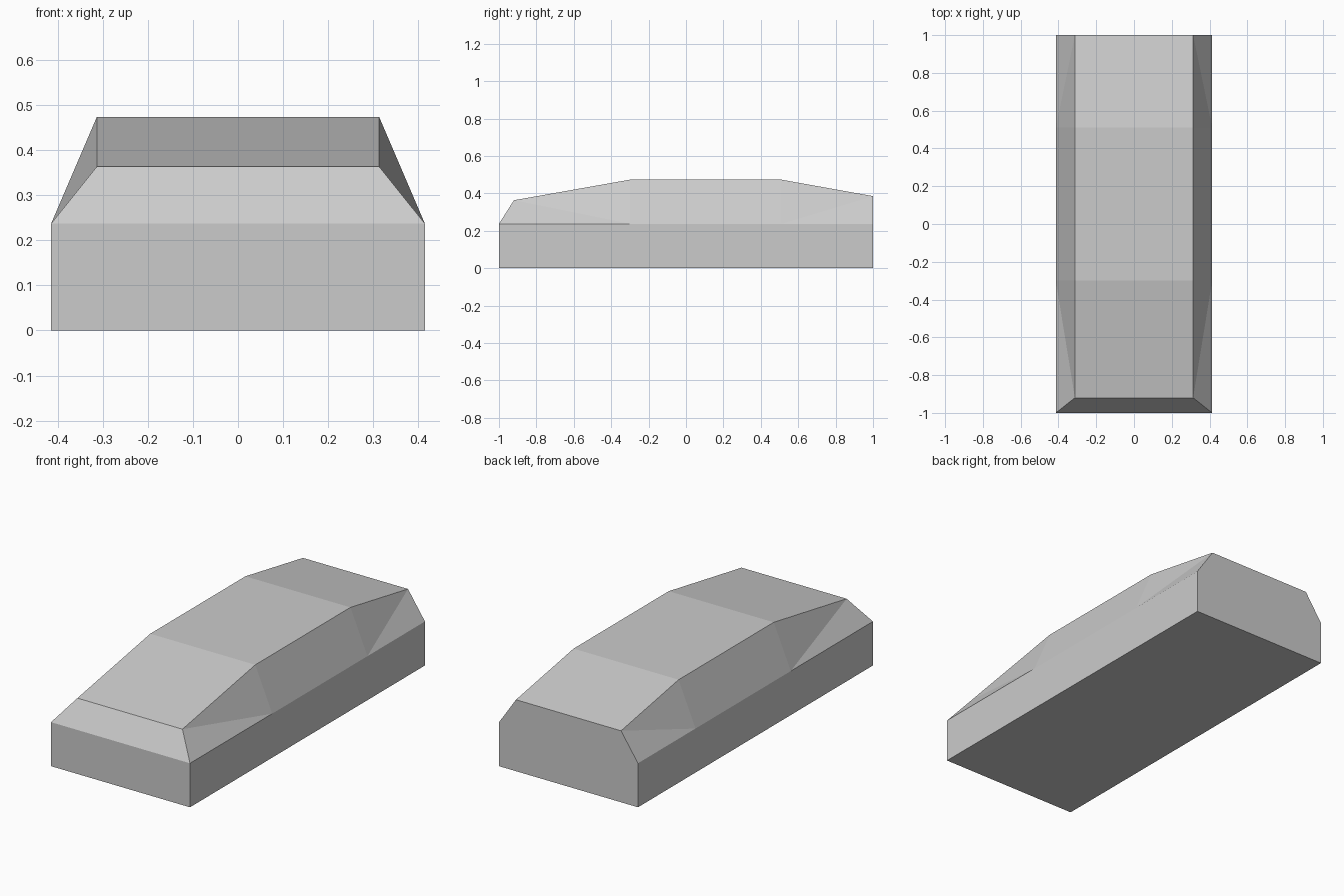
import bpy
import bmesh

# Remove the default cube
cube = bpy.data.objects.get("Cube")
if cube:
    bpy.data.objects.remove(cube, do_unlink=True)

# Single body colour
GREY = (0.6, 0.6, 0.6, 1.0)
paint = bpy.data.materials.new("plain_grey")
paint.use_nodes = True
paint.diffuse_color = GREY
paint.node_tree.nodes["Principled BSDF"].inputs["Base Color"].default_value = GREY

# Half widths of base and roof, height of the belt line
BASE_W, ROOF_W, BELT = 0.414, 0.313, 0.237
belt_y = [-1.0, -0.3, 0.51, 1.0]
roof_profile = [(-0.92, 0.363), (-0.3, 0.473), (0.51, 0.473), (1.0, 0.385)]

bm = bmesh.new()


def row(half_width, profile):
    return [bm.verts.new((half_width, y, z)) for y, z in profile]


# Matching rows of points on the right and left
sides = []
for s in (-1, 1):
    sides.append((row(s * BASE_W, [(y, 0) for y in belt_y]),
                  row(s * BASE_W, [(y, BELT) for y in belt_y]),
                  row(s * ROOF_W, roof_profile)))
(floor_r, belt_r, roof_r), (floor_l, belt_l, roof_l) = sides

# Lower walls and sloping upper sides, creased toward both ends
for floor, belt, roof in sides:
    for i in range(3):
        bm.faces.new((floor[i], floor[i + 1], belt[i + 1], belt[i]))
    bm.faces.new((belt[0], belt[1], roof[0]))
    bm.faces.new((belt[1], roof[1], roof[0]))
    bm.faces.new((belt[1], belt[2], roof[2], roof[1]))
    bm.faces.new((belt[2], roof[3], roof[2]))
    bm.faces.new((belt[2], belt[3], roof[3]))

# Roof panels and floor
for i in range(3):
    bm.faces.new((roof_r[i], roof_r[i + 1], roof_l[i + 1], roof_l[i]))
    bm.faces.new((floor_r[i], floor_r[i + 1], floor_l[i + 1], floor_l[i]))

# Front wall, sloping nose and flat back
bm.faces.new((floor_r[0], floor_l[0], belt_l[0], belt_r[0]))
bm.faces.new((belt_r[0], belt_l[0], roof_l[0], roof_r[0]))
bm.faces.new((floor_r[3], floor_l[3], belt_l[3], roof_l[3], roof_r[3], belt_r[3]))

bmesh.ops.recalc_face_normals(bm, faces=bm.faces)
mesh = bpy.data.meshes.new("faceted_body")
bm.to_mesh(mesh)
bm.free()
mesh.materials.append(paint)
body = bpy.data.objects.new("faceted_body", mesh)
bpy.context.collection.objects.link(body)
